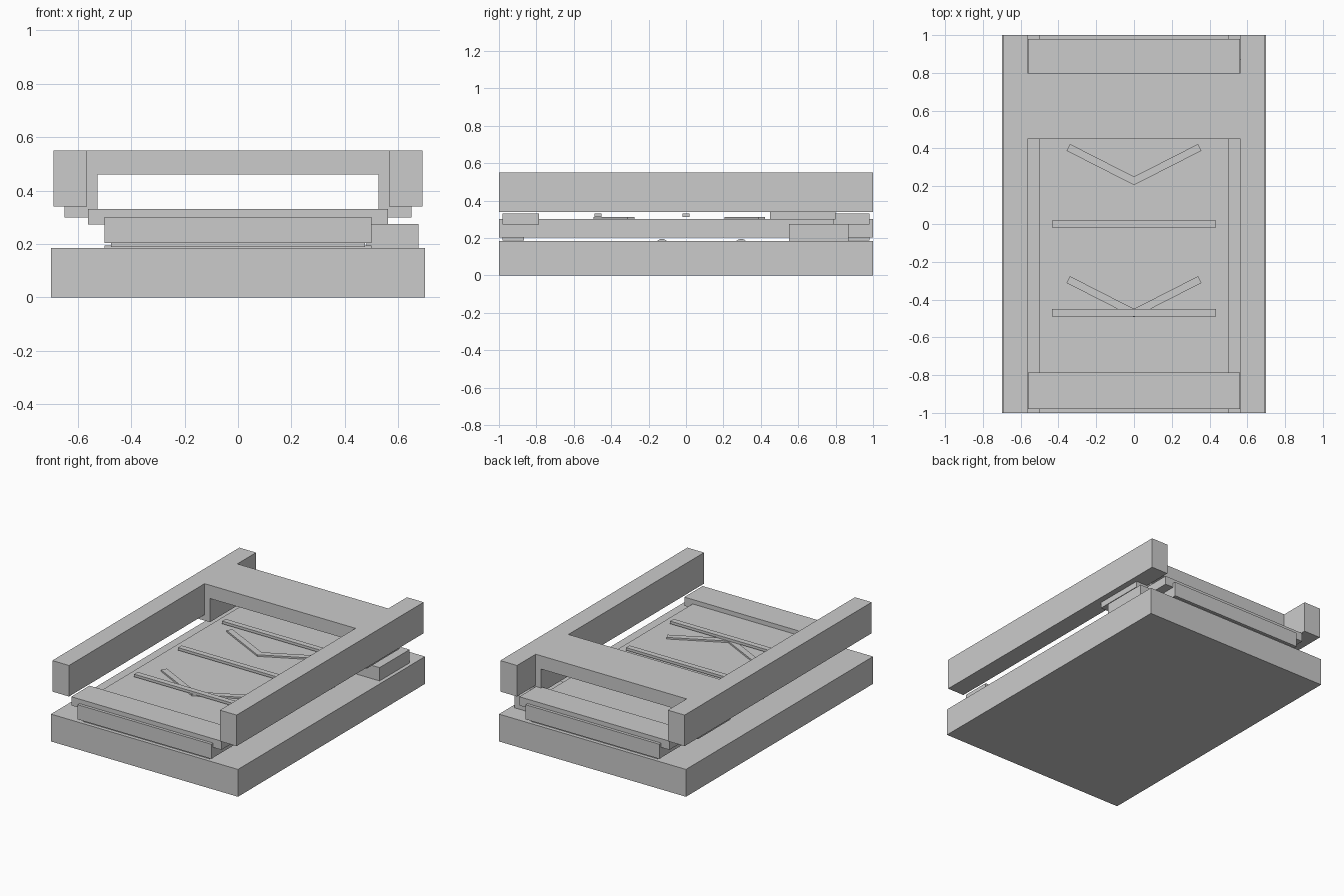
import bpy, math

if "Cube" in bpy.data.objects:
    bpy.data.objects.remove(bpy.data.objects["Cube"])


def box(name, x, y, z, rot=0.0):
    """Box from (min, max) ranges, optionally turned about z."""
    bpy.ops.mesh.primitive_cube_add(
        size=1, location=(sum(x) / 2, sum(y) / 2, sum(z) / 2), rotation=(0, 0, rot))
    ob = bpy.context.object
    ob.name = name
    ob.scale = (x[1] - x[0], y[1] - y[0], z[1] - z[0])
    return ob


def prism(name, profile, y):
    """Extrude an x-z profile along y."""
    n = len(profile)
    verts = [(px, py, pz) for py in y for px, pz in profile]
    faces = [tuple(range(n)), tuple(range(2 * n - 1, n - 1, -1))]
    faces += [(i, i + n, (i + 1) % n + n, (i + 1) % n) for i in range(n)]
    me = bpy.data.meshes.new(name)
    me.from_pydata(verts, [], faces)
    ob = bpy.data.objects.new(name, me)
    bpy.context.collection.objects.link(ob)
    return ob


# Base slab and sliding bed
box("base", (-0.7, 0.7), (-1, 1), (0, 0.185))
box("bed", (-0.5, 0.5), (-1, 1), (0.203, 0.302))

# Side rails
for s, side in ((-1, "left"), (1, "right")):
    box("rail_" + side, sorted((s * 0.565, s * 0.69)), (-1, 1), (0.34, 0.55))

# Gantry bridging the rails
half = [(0.65, 0.30), (0.65, 0.55)]
inner = [(0.525, 0.46), (0.525, 0.30)]
mirror = lambda pts: [(-x, z) for x, z in reversed(pts)]
prism("gantry", half + mirror(half) + mirror(inner) + inner, (0.45, 0.80))

# End clamps over the bed and spacers under it
for s, end in ((-1, "front"), (1, "back")):
    box("clamp_" + end, (-0.562, 0.562), sorted((s * 0.785, s * 0.98)), (0.273, 0.332))
    box("spacer_" + end, (-0.475, 0.475), sorted((s * 0.865, s * 0.98)), (0.188, 0.204))

# Drive housing on the right
box("drive_housing", (0.48, 0.675), (0.55, 0.87), (0.185, 0.275))

# Cross bars above the bed
for i in (-1, 0, 1):
    box("cross_bar", (-0.435, 0.435), (0.47 * i - 0.019, 0.47 * i + 0.019), (0.313, 0.331))

# Chevron strips on the bed
for dy in (0, -0.70):
    for s in (-1, 1):
        cx, cy = s * 0.17, 0.315 + dy
        box("chevron_arm", (cx - 0.2, cx + 0.2), (cy - 0.02, cy + 0.02),
            (0.302, 0.313), s * math.radians(27))

# Rollers sunk into the base
for y in (-0.128, 0.295):
    bpy.ops.mesh.primitive_cylinder_add(vertices=24, radius=0.036, depth=1.0,
                                        location=(0, y, 0.159),
                                        rotation=(0, math.pi / 2, 0))
    bpy.context.object.name = "roller"
    bpy.ops.object.shade_smooth_by_angle()
